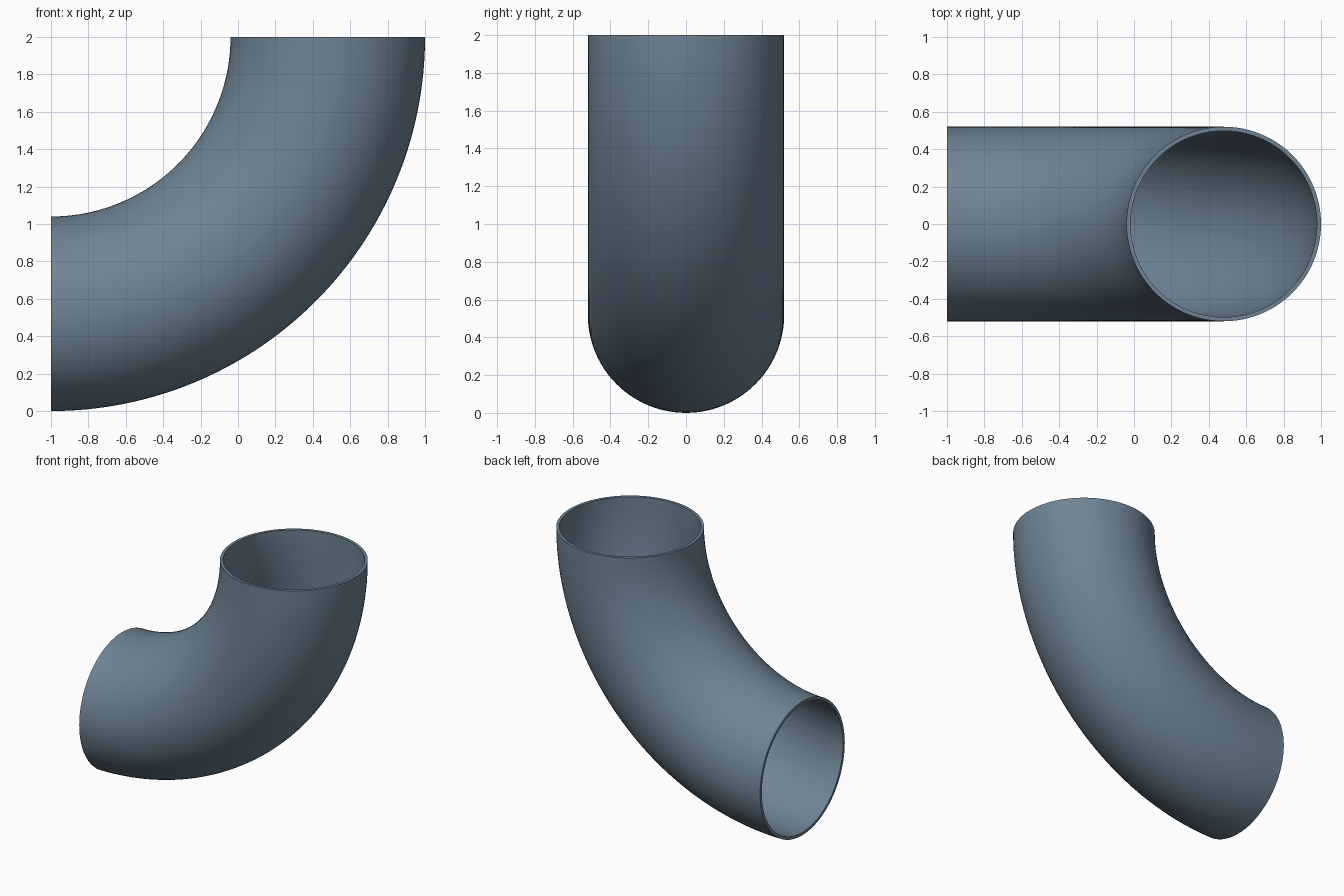
import bpy, bmesh
from math import pi, sin, cos

if "Cube" in bpy.data.objects:
    bpy.data.objects.remove(bpy.data.objects["Cube"])

SIDES, STEPS = 96, 64
BEND, OUTER, INNER = 1.48, 0.52, 0.498   # bend radius, outer and inner pipe radius


def tube_rings(bm, radius):
    """Rings of vertices swept through a quarter turn around (-1, 0, 2)."""
    rings = []
    for i in range(STEPS + 1):
        a = pi / 2 * i / STEPS
        ring = []
        for j in range(SIDES):
            t = 2 * pi * j / SIDES
            d = BEND + radius * cos(t)
            ring.append(bm.verts.new((-1 + d * sin(a), radius * sin(t), 2 - d * cos(a))))
        rings.append(ring)
    return rings


def strip(bm, a, b):
    """Quads joining two rings."""
    for j in range(SIDES):
        k = (j + 1) % SIDES
        bm.faces.new((a[j], a[k], b[k], b[j]))


bm = bmesh.new()
outer = tube_rings(bm, OUTER)
inner = tube_rings(bm, INNER)

# Outer and inner walls
for rings in (outer, inner):
    for a, b in zip(rings, rings[1:]):
        strip(bm, a, b)

# Flat rims at both open ends
for end in (0, -1):
    strip(bm, outer[end], inner[end])

bmesh.ops.recalc_face_normals(bm, faces=bm.faces)
mesh = bpy.data.meshes.new("pipe_elbow")
bm.to_mesh(mesh)
bm.free()

# Slate blue material
slate = bpy.data.materials.new("slate_blue")
slate.diffuse_color = (0.155, 0.23, 0.30, 1)
slate.use_nodes = True
slate.node_tree.nodes["Principled BSDF"].inputs["Base Color"].default_value = slate.diffuse_color
mesh.materials.append(slate)

# Pipe elbow, smooth with sharp rims
elbow = bpy.data.objects.new("pipe_elbow", mesh)
bpy.context.collection.objects.link(elbow)
bpy.context.view_layer.objects.active = elbow
elbow.select_set(True)
bpy.ops.object.shade_smooth_by_angle()
